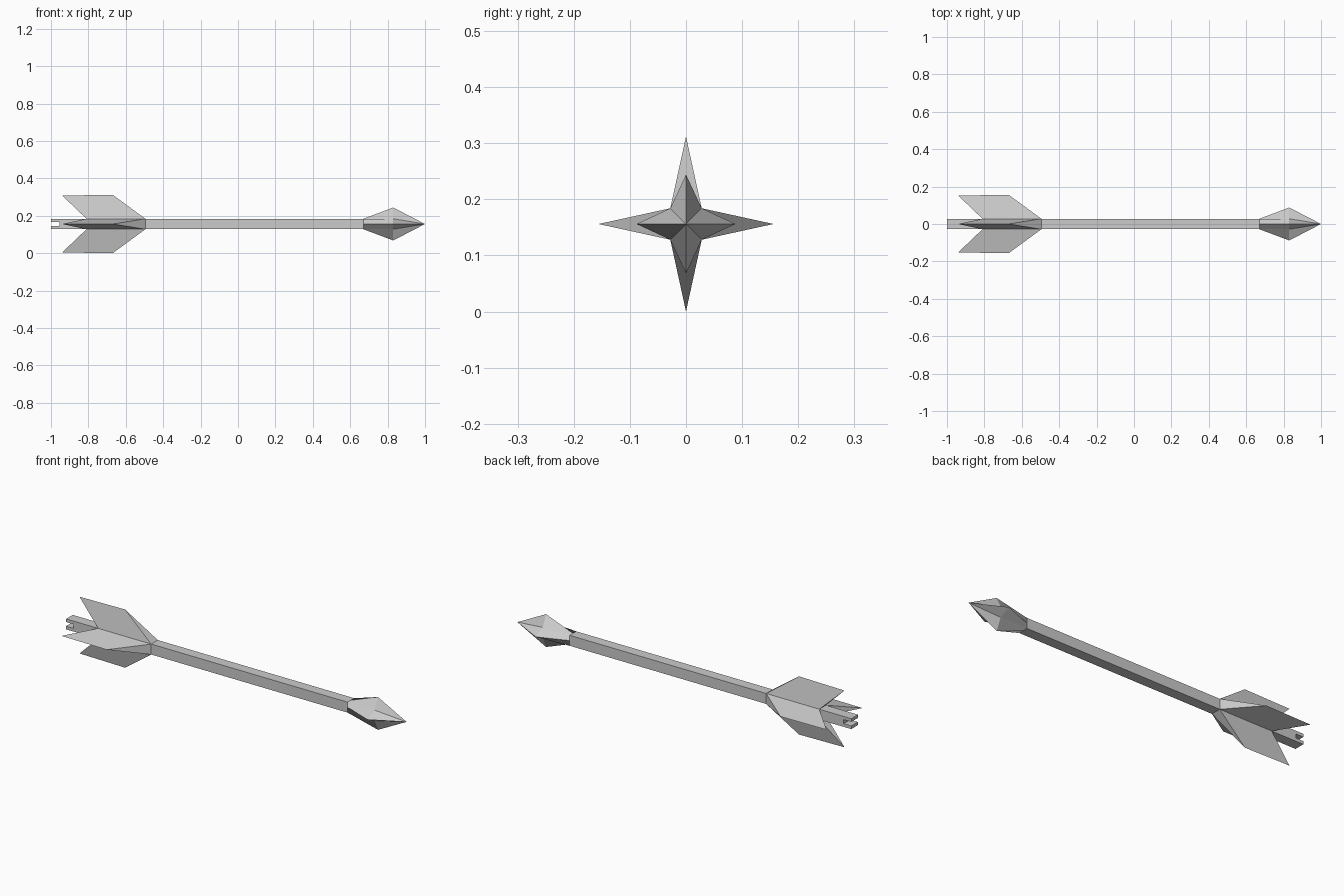
import bpy
from math import pi
from mathutils import Matrix

if "Cube" in bpy.data.objects:
    bpy.data.objects.remove(bpy.data.objects["Cube"])

AXIS_Z = 0.156   # height of the arrow's centre line
H = 0.028        # half thickness of the square shaft


def add_mesh(name, verts, faces, turn=0):
    mesh = bpy.data.meshes.new(name)
    mesh.from_pydata(verts, [], faces)
    mesh.transform(Matrix.Translation((0, 0, AXIS_Z)) @ Matrix.Rotation(turn, 4, 'X'))
    obj = bpy.data.objects.new(name, mesh)
    bpy.context.collection.objects.link(obj)
    return obj


# Shaft: side profile with the string notch, extruded across y
S = 0.011
profile = [(-1, -H), (0.67, -H), (0.67, H), (-1, H),
           (-1, S), (-0.955, S), (-0.955, -S), (-1, -S)]
n = len(profile)
verts = [(x, y, z) for y in (-H, H) for x, z in profile]
faces = [list(range(n)), list(range(2 * n - 1, n - 1, -1))]
faces += [[(i + 1) % n, i, i + n, (i + 1) % n + n] for i in range(n)]
add_mesh("shaft", verts, faces)

# Fins: swept wedges narrowing to a ridge, one on each side of the shaft
fin_verts = [(-0.495, -H, H), (-0.495, H, H), (-0.81, H, H), (-0.81, -H, H),
             (-0.67, 0, 0.156), (-0.94, 0, 0.152)]
fin_faces = [(0, 1, 4), (1, 2, 5, 4), (2, 3, 5), (3, 0, 4, 5), (3, 2, 1, 0)]
for k in range(4):
    add_mesh(f"fin_{k + 1}", fin_verts, fin_faces, k * pi / 2)

# Head: square base widening to a four-pointed star, then closing to a point
R = 0.088
dirs = [(1, 0), (1, 1), (0, 1), (-1, 1), (-1, 0), (-1, -1), (0, -1), (1, -1)]
verts = [(0.67, y * H, z * H) for y, z in dirs]
verts += [(0.83, y * (H if i % 2 else R), z * (H if i % 2 else R))
          for i, (y, z) in enumerate(dirs)]
verts.append((1, 0, 0))
faces = [list(range(7, -1, -1))]
for i in range(8):
    j = (i + 1) % 8
    faces.append([i, j, j + 8, i + 8])
    faces.append([i + 8, j + 8, 16])
add_mesh("arrow_head", verts, faces)
